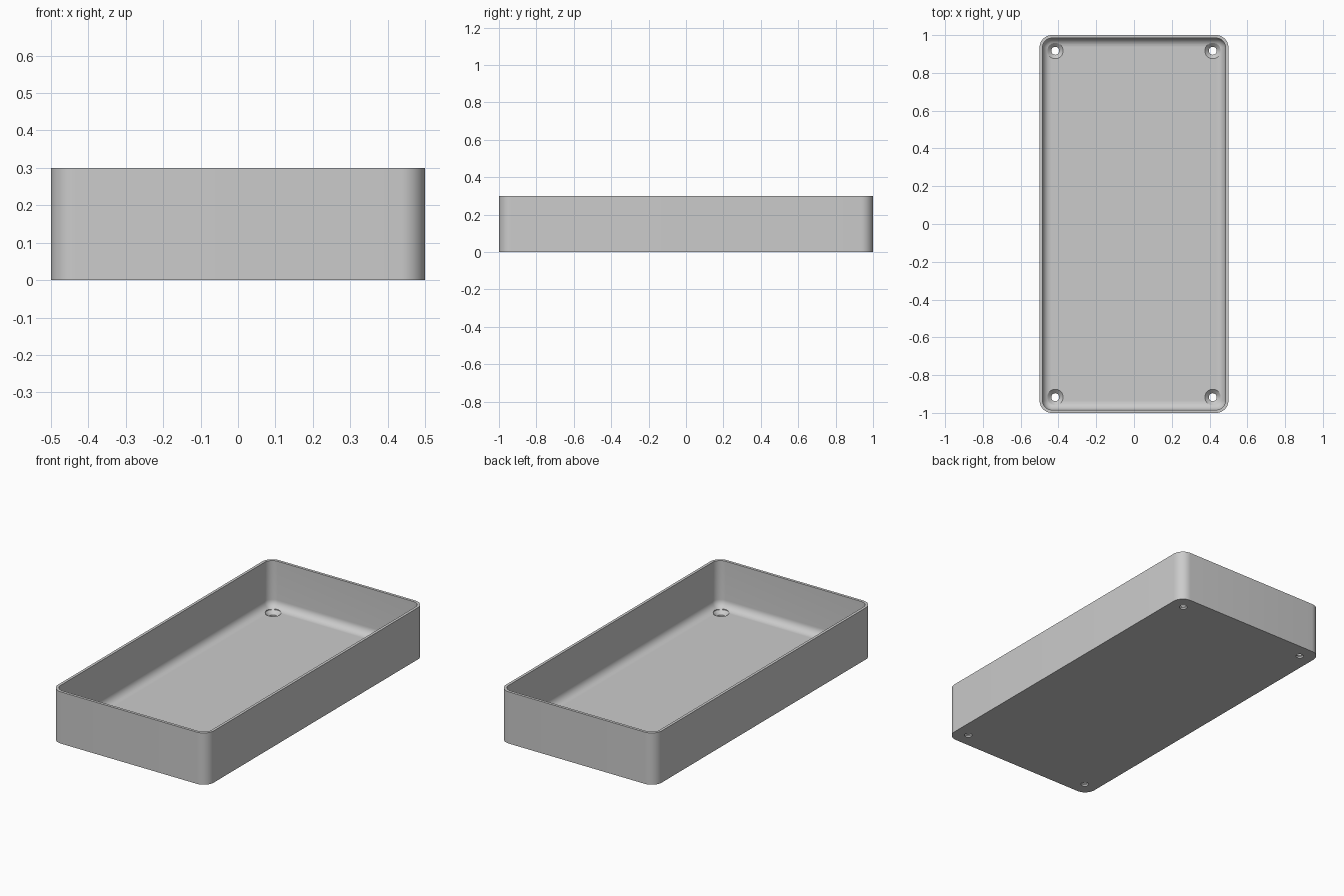
import bpy, bmesh
from math import sin, cos, pi

if "Cube" in bpy.data.objects:
    bpy.data.objects.remove(bpy.data.objects["Cube"])

HALF_X, HALF_Y, HEIGHT = 0.5, 1.0, 0.3
CORNER, WALL, FLOOR, FILLET = 0.065, 0.016, 0.03, 0.045
STEPS = 10

grey = bpy.data.materials.new("plain grey")
grey.use_nodes = True
colour = (0.6, 0.6, 0.6, 1)
grey.diffuse_color = colour
grey.node_tree.nodes["Principled BSDF"].inputs["Base Color"].default_value = colour


def rounded_ring(bm, inset, z):
    """Loop of vertices around a rounded rectangle."""
    r = CORNER - inset
    cx, cy = HALF_X - CORNER, HALF_Y - CORNER
    ring = []
    for q, (sx, sy) in enumerate([(1, 1), (-1, 1), (-1, -1), (1, -1)]):
        for i in range(STEPS + 1):
            a = (q + i / STEPS) * pi / 2
            ring.append(bm.verts.new((sx * cx + r * cos(a), sy * cy + r * sin(a), z)))
    return ring


def make_object(name, bm):
    bmesh.ops.recalc_face_normals(bm, faces=bm.faces)
    mesh = bpy.data.meshes.new(name)
    bm.to_mesh(mesh)
    bm.free()
    mesh.materials.append(grey)
    obj = bpy.data.objects.new(name, mesh)
    bpy.context.collection.objects.link(obj)
    return obj


def loft(bm, rings):
    """Skin a stack of rings and cap both ends."""
    for a, b in zip(rings, rings[1:]):
        for i in range(len(a)):
            j = (i + 1) % len(a)
            bm.faces.new((a[i], a[j], b[j], b[i]))
    bm.faces.new(rings[0])
    bm.faces.new(rings[-1])


# Open tray: outer wall, flat rim, inner wall, rounded fillet down to the floor
profile = [(0, 0), (0, HEIGHT), (WALL, HEIGHT)]
for i in range(STEPS + 1):
    a = i / STEPS * pi / 2
    profile.append((WALL + FILLET * (1 - cos(a)), FLOOR + FILLET * (1 - sin(a))))
bm = bmesh.new()
loft(bm, [rounded_ring(bm, inset, z) for inset, z in profile])
tray = make_object("tray", bm)

# Countersunk screw holes, one cutter per corner
bm = bmesh.new()
hole_profile = [(0.021, -0.05), (0.021, 0.01), (0.042, FLOOR), (0.042, 0.12)]
for sx in (-1, 1):
    for sy in (-1, 1):
        loft(bm, [[bm.verts.new((sx * 0.417 + r * cos(k * pi / 16),
                                 sy * 0.917 + r * sin(k * pi / 16), z))
                   for k in range(32)] for r, z in hole_profile])
cutter = make_object("screw_hole_cutter", bm)

cut = tray.modifiers.new("screw holes", "BOOLEAN")
cut.operation = "DIFFERENCE"
cut.solver = "EXACT"
cut.object = cutter
bpy.ops.object.select_all(action="DESELECT")
tray.select_set(True)
bpy.context.view_layer.objects.active = tray
bpy.ops.object.modifier_apply(modifier=cut.name)
bpy.data.objects.remove(cutter)
bpy.ops.object.shade_smooth_by_angle(angle=pi / 6)
